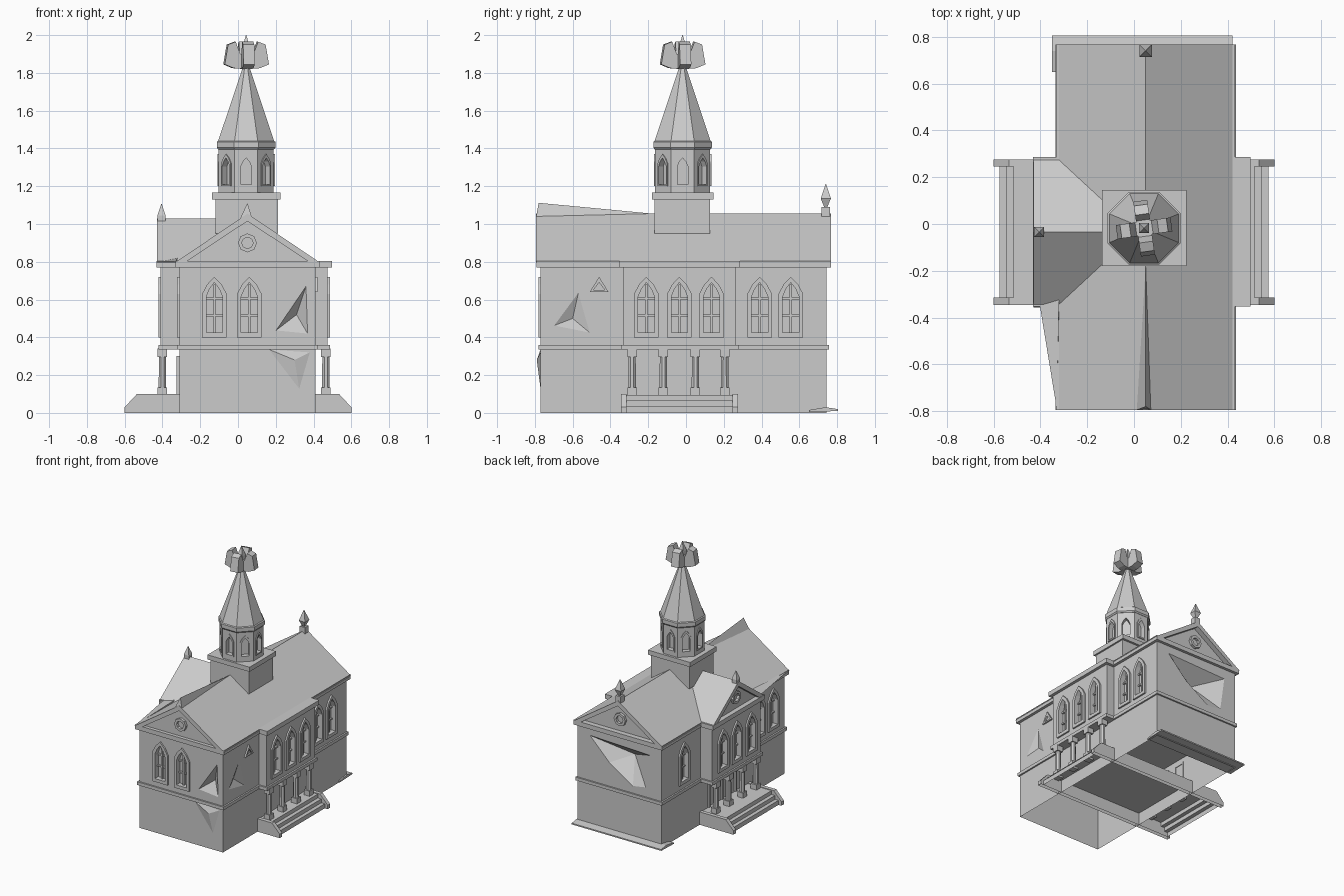
import bpy, bmesh, math
from mathutils import Matrix, Vector

if "Cube" in bpy.data.objects:
    bpy.data.objects.remove(bpy.data.objects["Cube"])

stone = bpy.data.materials.new("light grey stone")
stone.use_nodes = True
GREY = (0.6, 0.6, 0.6, 1)
stone.diffuse_color = GREY
stone.node_tree.nodes["Principled BSDF"].inputs["Base Color"].default_value = GREY


def make(name, bm):
    bmesh.ops.recalc_face_normals(bm, faces=bm.faces)
    mesh = bpy.data.meshes.new(name)
    bm.to_mesh(mesh)
    bm.free()
    mesh.materials.append(stone)
    ob = bpy.data.objects.new(name, mesh)
    bpy.context.collection.objects.link(ob)
    return ob


def box(bm, x, y, z):
    size = Vector((x[1] - x[0], y[1] - y[0], z[1] - z[0]))
    mid = Vector((sum(x), sum(y), sum(z))) / 2
    bmesh.ops.create_cube(bm, size=1, matrix=Matrix.Translation(mid) @ Matrix.Diagonal(size).to_4x4())


def frame(x, y, degrees):
    """Local x runs along a wall, local y points out of it."""
    return Matrix.Translation((x, y, 0)) @ Matrix.Rotation(math.radians(degrees - 90), 4, "Z")


def extrude(bm, m, pts, d0, d1, hole=None, open_bottom=False):
    def ring(p, d):
        return [bm.verts.new(m @ Vector((-u, d, z))) for u, z in p]

    def bridge(a, b):
        for i in range(len(a)):
            j = (i + 1) % len(a)
            if not (open_bottom and i == len(a) - 1):
                bm.faces.new((a[i], a[j], b[j], b[i]))
    a, b = ring(pts, d0), ring(pts, d1)
    bridge(a, b)
    if hole:
        c, d = ring(hole, d0), ring(hole, d1)
        bridge(c, d)
        bridge(a, c)
        bridge(b, d)
    else:
        bm.faces.new(a)
        bm.faces.new(b)


def pyramid(bm, m, pts, tip, d=0.01):
    """A polygon lying on a wall, joined to a tip (along, out, up)."""
    vs = [bm.verts.new(m @ Vector((-u, d, z))) for u, z in pts]
    top = bm.verts.new(m @ Vector((-tip[0], tip[1], tip[2])))
    bm.faces.new(vs)
    for i in range(len(vs)):
        bm.faces.new((vs[i], vs[(i + 1) % len(vs)], top))


def lathe(bm, x, y, rings, sides, turn=0.5):
    loops = []
    for r, z in rings:
        angles = [math.tau * (i + turn) / sides for i in range(sides)]
        loops.append([bm.verts.new((x + r * math.cos(t), y + r * math.sin(t), z)) for t in angles])
    for a, b in zip(loops, loops[1:]):
        for i in range(sides):
            j = (i + 1) % sides
            bm.faces.new((a[i], a[j], b[j], b[i]))
    bm.faces.new(loops[0])
    bm.faces.new(loops[-1])


def arch(w, z0, z1, rise):
    spring = z1 - rise
    return [(-w, z0), (w, z0), (w, spring), (w * 0.6, spring + rise * 0.55), (0, z1),
            (-w * 0.6, spring + rise * 0.55), (-w, spring)]


def cut(ob, cutter):
    mod = ob.modifiers.new("openings", "BOOLEAN")
    mod.operation, mod.solver, mod.object = "DIFFERENCE", "EXACT", cutter
    bpy.context.view_layer.objects.active = ob
    bpy.ops.object.modifier_apply(modifier=mod.name)


CX, TY = 0.05, -0.035          # ridge line of the nave and of the transept
WEST, EAST, FRONT, BACK = -0.31, 0.41, -0.77, 0.745

# Ground storey open underneath, upper storey and projecting wings
bm = bmesh.new()
box(bm, (WEST, EAST), (FRONT, BACK), (0, 0.345))
bm.faces.ensure_lookup_table()
bmesh.ops.delete(bm, geom=[f for f in bm.faces if f.calc_center_median().z < 0.01 or
                           f.calc_center_median().z > 0.34], context="FACES_ONLY")
make("ground_storey", bm)
walls = []
for name, x, y in (("upper_storey", (WEST, EAST), (FRONT, BACK)),
                   ("left_upper_wing", (0.38, 0.475), (-0.33, 0.265)),
                   ("right_upper_wing", (-0.41, -0.28), (-0.33, 0.265))):
    bm = bmesh.new()
    box(bm, x, y, (0.34, 0.8))
    walls.append(make(name, bm))

# Pointed windows: recessed opening, raised surround, glazing bars
spots = [(x, FRONT, -90) for x in (-0.125, 0.06)]
for wing, turn in ((0.475, 0), (-0.41, 180)):
    spots += [(wing, y, turn) for y in (-0.21, TY, 0.135)]
spots += [(EAST, y, 0) for y in (0.39, 0.555)]
spots += [(WEST, y, 180) for y in (0.47, -0.46, -0.625)]
holes, trims, bars = bmesh.new(), bmesh.new(), bmesh.new()
for x, y, turn in spots:
    m = frame(x, y, turn)
    extrude(holes, m, arch(0.043, 0.425, 0.69, 0.075), -0.03, 0.03)
    extrude(trims, m, arch(0.065, 0.4, 0.72, 0.09), -0.005, 0.012, arch(0.043, 0.425, 0.69, 0.075))
    extrude(bars, m, [(-0.006, 0.42), (0.006, 0.42), (0.006, 0.68), (-0.006, 0.68)], -0.032, -0.012)
    for z in (0.51, 0.6):
        extrude(bars, m, [(-0.043, z), (0.043, z), (0.043, z + 0.01), (-0.043, z + 0.01)], -0.032, -0.016)
# Remnant of a blocked side window
extrude(trims, frame(EAST, -0.46, 0), [(-0.05, 0.64), (0.05, 0.64), (0, 0.72)], -0.005, 0.012,
        [(-0.03, 0.65), (0.03, 0.65), (0, 0.69)])
make("window_surrounds", trims)
make("window_bars", bars)

# Broken-in hollows in the back wall and around the front corner
pyramid(holes, frame(CX, BACK, 90), [(-0.28, 0.72), (-0.1, 0.54), (0.12, 0.4), (0.24, 0.42), (0.28, 0.7)],
        (0.05, -0.12, 0.6))
pyramid(holes, frame(0.28, FRONT, -90), [(-0.1, 0.42), (0.1, 0.4), (0.09, 0.7)], (0.03, -0.05, 0.52))
pyramid(holes, frame(EAST, -0.6, 0), [(-0.13, 0.45), (0.12, 0.4), (0.04, 0.68)], (0, -0.03, 0.5))
cutter = make("window_cutter", holes)
for ob in walls:
    cut(ob, cutter)
bpy.data.objects.remove(cutter)

# Crumbling shards on the lower front corner
bm = bmesh.new()
pyramid(bm, frame(0, FRONT, -90), [(0.13, 0.35), (0.33, 0.09), (0.4, 0.33)], (0.3, 0.02, 0.28), -0.005)
make("wall_shards", bm)

# Belt course and eaves cornices
bm = bmesh.new()
for z, out in (((0.335, 0.36), 0.012), ((0.77, 0.805), 0.022)):
    box(bm, (WEST - out, EAST + out), (FRONT - out, BACK + out), z)
    for x in ((0.38, 0.476 + out), (-0.41 - out, -0.28)):
        box(bm, x, (-0.33 - out, 0.265 + out), z)
make("cornices", bm)


# Gabled roofs with raking cornices around recessed pediments
def gable(name, m, half, ridge, d0, d1, inset0, inset1):
    b = bmesh.new()
    extrude(b, m, [(-half + 0.01, 0.8), (half - 0.01, 0.8), (0, ridge - 0.01)], d0 + inset0, d1 - inset1)
    extrude(b, m, [(-half, 0.795), (0, ridge), (half, 0.795), (half - 0.06, 0.8), (0, ridge - 0.04),
                   (0.06 - half, 0.8)], d0, d1)
    return make(name, b)


gable("nave_roof", frame(CX, 0, 90), 0.385, 1.055, -0.795, 0.767, 0.03, 0.04)
gable("transept_roof", frame(0, TY, 180), 0.322, 1.03, 0, 0.43, 0, 0.035)

# Pediment medallions
bm = bmesh.new()
for x, y, turn in ((CX, -0.765, -90), (CX, 0.727, 90), (-0.395, TY, 180)):
    m = frame(x, y, turn)
    disc = [(math.cos(i * math.tau / 8), math.sin(i * math.tau / 8)) for i in range(8)]
    extrude(bm, m, [(0.05 * u, 0.9 + 0.05 * v) for u, v in disc], -0.01, 0.02,
            [(0.03 * u, 0.9 + 0.03 * v) for u, v in disc])
make("pediment_medallions", bm)

# Warped ridge cap rising toward the front, and warped eave beside the transept
bm = bmesh.new()
for pts in (((0.01, -0.795, 1.025), (0.075, -0.795, 1.03), (CX, -0.78, 1.112), (CX, -0.18, 1.055)),
            ((-0.42, -0.24, 0.802), (-0.32, -0.36, 0.8), (-0.32, -0.3, 0.82), (-0.33, -0.79, 0.8))):
    a, b, c, tail = [bm.verts.new(p) for p in pts]
    for f in ((a, b, c), (a, c, tail), (c, b, tail), (b, a, tail)):
        bm.faces.new(f)
make("warped_roof_edges", bm)

# Gable finials
bm = bmesh.new()
box(bm, (CX - 0.022, CX + 0.022), (0.718, 0.762), (1.03, 1.09))
lathe(bm, CX, 0.74, [(0.012, 1.09), (0.038, 1.135), (0.002, 1.212)], 4)
box(bm, (-0.425, -0.385), (TY - 0.02, TY + 0.02), (1.0, 1.045))
lathe(bm, -0.405, TY, [(0.03, 1.045), (0.002, 1.105)], 4)
make("gable_finials", bm)

# Porch columns on both sides
bm = bmesh.new()
for x in (0.465, -0.4):
    for y in (-0.285, -0.12, 0.05, 0.205):
        lathe(bm, x, y, [(0.022, 0.1), (0.02, 0.32)], 8)
        for z in ((0.08, 0.135), (0.295, 0.34)):
            box(bm, (x - 0.025, x + 0.025), (y - 0.025, y + 0.025), z)
make("porch_columns", bm)

# Doors behind the right porch
bm = bmesh.new()
for y in (-0.2, TY, 0.13):
    extrude(bm, frame(WEST, y, 180), [(-0.05, 0.1), (0.05, 0.1), (0.05, 0.3), (-0.05, 0.3)], -0.005, 0.015,
            [(-0.035, 0.1), (0.035, 0.1), (0.035, 0.285), (-0.035, 0.285)])
make("door_surrounds", bm)

# Hollow platform through the building, stepped at both ends between cheek walls
bm = bmesh.new()
stairs = [(0.575, 0), (0.575, 0.035), (0.545, 0.035), (0.545, 0.065), (0.515, 0.065), (0.515, 0.095)]
cheek = [(0.6, 0), (0.6, 0.03), (0.535, 0.1)]
for half, y0, y1 in ((stairs, -0.315, 0.245), (cheek, -0.345, -0.315), (cheek, 0.245, 0.275)):
    profile = half + [(-u, z) for u, z in reversed(half)]
    extrude(bm, frame(0, 0, 90), profile, y0, y1, open_bottom=True)
make("entrance_steps", bm)

# Sloping plinth strip along the back
bm = bmesh.new()
extrude(bm, frame(0, 0, 0), [(0.65, 0.015), (0.74, 0.03), (0.805, 0.02), (0.805, 0.01), (0.65, 0.005)],
        -0.35, 0.42)
make("back_plinth", bm)

# Tower base, octagonal belfry and spire
SX, SY = 0.043, -0.018
bm = bmesh.new()
box(bm, (-0.12, 0.212), (-0.168, 0.128), (0.95, 1.135))
box(bm, (-0.137, 0.225), (-0.18, 0.145), (1.13, 1.166))
make("tower_base", bm)
bm = bmesh.new()
lathe(bm, SX, SY, [(0.158, 1.16), (0.158, 1.42)], 8)
belfry = make("belfry", bm)
holes = bmesh.new()
trims = bmesh.new()
apothem = 0.158 * math.cos(math.pi / 8)
for k in range(8):
    t = math.radians(45 * k)
    m = frame(SX + apothem * math.cos(t), SY + apothem * math.sin(t), 45 * k)
    extrude(holes, m, arch(0.028, 1.21, 1.35, 0.045), -0.03, 0.03)
    extrude(trims, m, arch(0.036, 1.2, 1.37, 0.05), -0.005, 0.006, arch(0.028, 1.21, 1.35, 0.045))
make("belfry_surrounds", trims)
cutter = make("belfry_cutter", holes)
cut(belfry, cutter)
bpy.data.objects.remove(cutter)
bm = bmesh.new()
lathe(bm, SX, SY, [(0.16, 1.395), (0.168, 1.405), (0.168, 1.435), (0.16, 1.44), (0.012, 1.85)], 8)
make("spire", bm)

# Four-petalled crown on the spire tip
bm = bmesh.new()
petal = [(0, 1.82), (0.07, 1.825), (0.118, 1.845), (0.1, 1.95), (0.06, 1.965), (0.035, 1.9), (0, 1.9)]
for k in range(4):
    extrude(bm, frame(SX, SY, 90 * k + 8), petal, -0.03, 0.03)
lathe(bm, SX, SY, [(0.03, 1.83), (0.03, 1.93), (0.002, 2.0)], 4)
make("spire_crown", bm)
